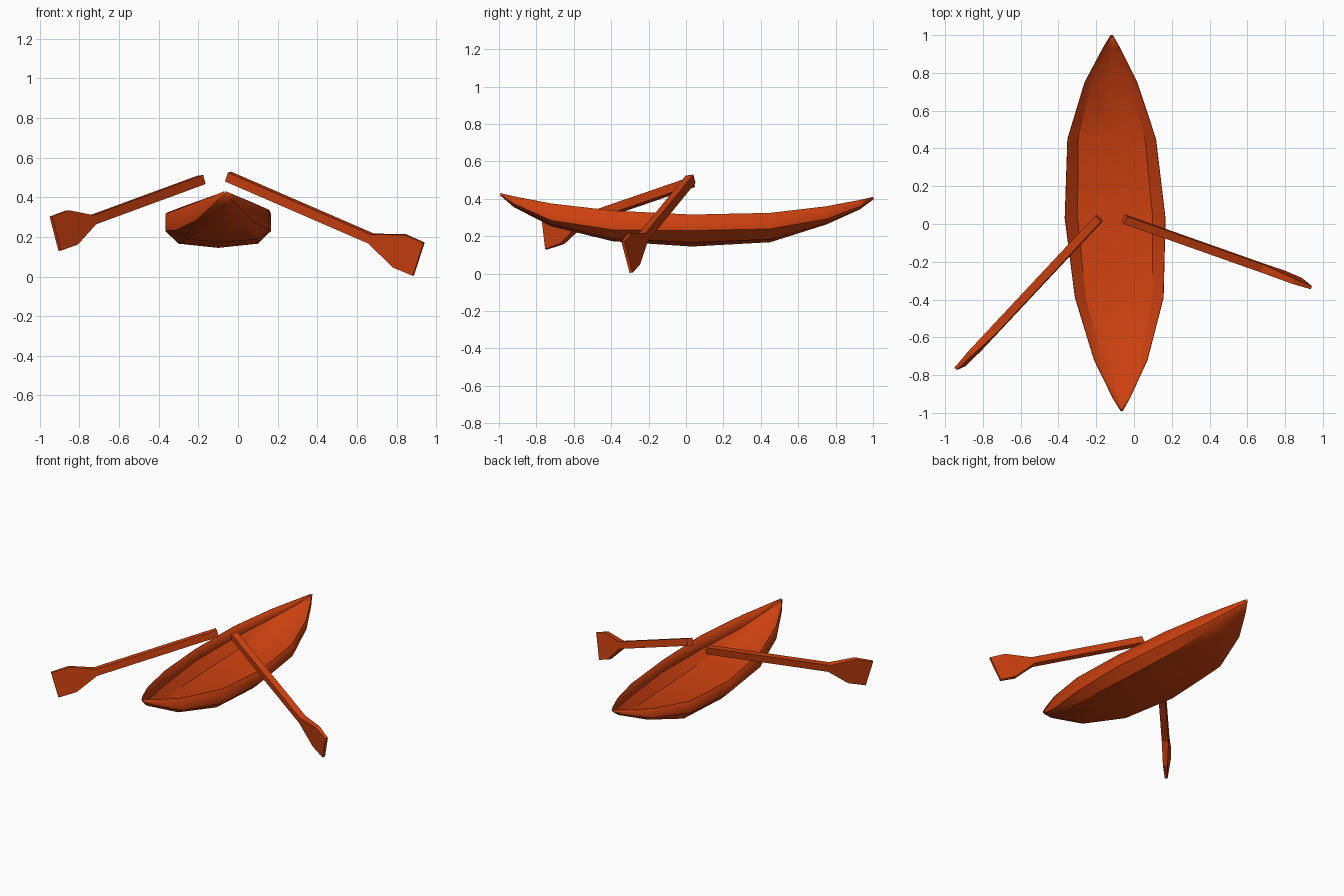
import bpy
from mathutils import Vector

if "Cube" in bpy.data.objects:
    bpy.data.objects.remove(bpy.data.objects["Cube"], do_unlink=True)

# Single painted-wood colour
paint = bpy.data.materials.new("orange_red_paint")
paint.use_nodes = True
colour = (0.60, 0.052, 0.005, 1)
paint.diffuse_color = colour
paint.node_tree.nodes["Principled BSDF"].inputs["Base Color"].default_value = colour


def loft(name, rings, closed):
    """Skin a list of equal-length cross-sections; closed rings also get caps."""
    n = len(rings[0])
    verts = [p for ring in rings for p in ring]
    faces = []
    for i in range(len(rings) - 1):
        for j in range(n if closed else n - 1):
            k = (j + 1) % n
            faces.append((i * n + j, i * n + k, (i + 1) * n + k, (i + 1) * n + j))
    if closed:
        faces.append(tuple(reversed(range(n))))
        faces.append(tuple(range(len(verts) - n, len(verts))))
    mesh = bpy.data.meshes.new(name)
    mesh.from_pydata(verts, [], faces)
    mesh.materials.append(paint)
    obj = bpy.data.objects.new(name, mesh)
    bpy.context.collection.objects.link(obj)
    return obj


def smooth(obj, angle):
    bpy.ops.object.select_all(action="DESELECT")
    obj.select_set(True)
    bpy.context.view_layer.objects.active = obj
    bpy.ops.object.shade_smooth_by_angle(angle=angle)


# Hull stations: y, centre x, half beam, half floor, rim z, chine z, floor z, keel z
stations = [
    (-0.99, -0.065, 0.004, 0.002, 0.430, 0.424, 0.420, 0.418),
    (-0.92, -0.067, 0.045, 0.025, 0.413, 0.375, 0.362, 0.358),
    (-0.72, -0.070, 0.140, 0.100, 0.375, 0.285, 0.262, 0.255),
    (-0.39, -0.078, 0.233, 0.178, 0.337, 0.235, 0.190, 0.175),
    (0.03, -0.100, 0.265, 0.200, 0.316, 0.231, 0.168, 0.147),
    (0.45, -0.118, 0.233, 0.178, 0.325, 0.240, 0.185, 0.170),
    (0.75, -0.122, 0.138, 0.100, 0.360, 0.293, 0.272, 0.265),
    (0.93, -0.119, 0.045, 0.025, 0.394, 0.360, 0.350, 0.346),
    (1.00, -0.118, 0.004, 0.002, 0.410, 0.404, 0.400, 0.398),
]
rings = []
for y, cx, beam, floor, rim, chine, low, keel in stations:
    side = [(beam, rim), (beam, chine), (floor, low)]
    section = side + [(0, keel)] + [(-w, z) for w, z in reversed(side)]
    rings.append([(cx + w, y, z) for w, z in section])
hull = loft("hull", rings, False)
hull.data.flip_normals()
shell = hull.modifiers.new("shell", "SOLIDIFY")
shell.thickness = 0.004
shell.offset = 0
smooth(hull, 0.45)


# Oar: square shaft flaring into a thin, wide blade
def oar(name, handle, tip, up, neck, shoulder):
    handle, tip, up = Vector(handle), Vector(tip), Vector(up).normalized()
    axis = tip - handle
    across = axis.normalized().cross(up).normalized()
    profile = [(0, 0.024, 0.022), (neck, 0.024, 0.022),
               (shoulder, 0.09, 0.015), (1, 0.09, 0.009)]
    sections = []
    for t, high, wide in profile:
        c = handle + axis * t
        sections.append([c + up * high * a + across * wide * b
                         for a, b in ((1, 1), (1, -1), (-1, -1), (-1, 1))])
    obj = loft(name, sections, True)
    return obj


oar("right_oar", (-0.185, 0.03, 0.488), (-0.922, -0.757, 0.217),
    (-0.045, -0.02, 0.175), 0.75, 0.89)
oar("left_oar", (-0.05, 0.025, 0.505), (0.912, -0.315, 0.088),
    (0.055, -0.045, 0.17), 0.75, 0.90)
